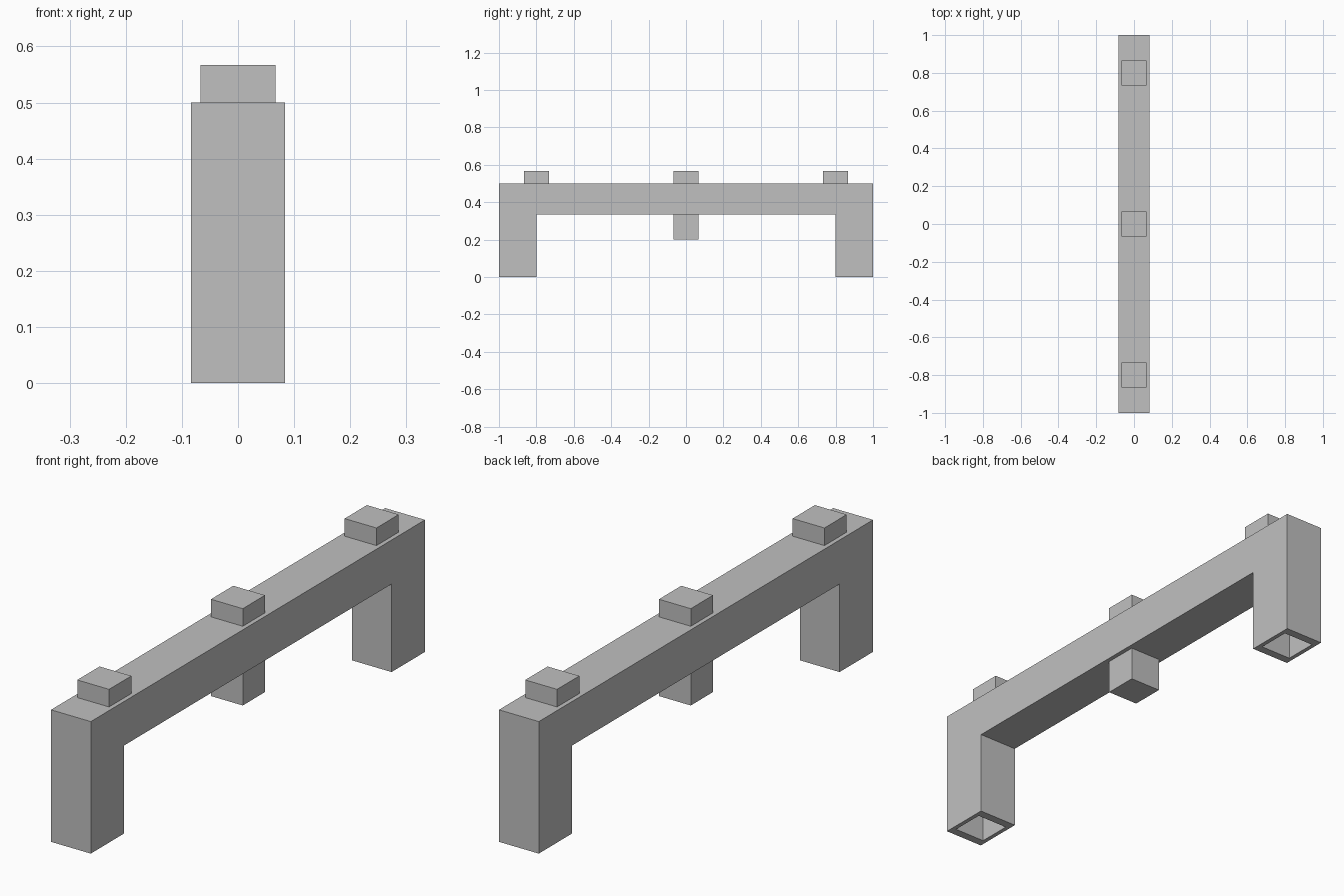
import bpy
import bmesh
from mathutils import Vector

default = bpy.data.objects.get("Cube")
if default:
    bpy.data.objects.remove(default, do_unlink=True)

U = 1 / 30          # modular unit
WIDTH = 5 * U       # beam width
PEG = 4 * U         # side of pegs and sockets

grey = bpy.data.materials.new("plain grey")
grey.use_nodes = True
colour = (0.53, 0.53, 0.53, 1)
grey.diffuse_color = colour
grey.node_tree.nodes["Principled BSDF"].inputs["Base Color"].default_value = colour


def add_object(name, bm):
    bmesh.ops.recalc_face_normals(bm, faces=bm.faces)
    mesh = bpy.data.meshes.new(name)
    bm.to_mesh(mesh)
    bm.free()
    mesh.materials.append(grey)
    obj = bpy.data.objects.new(name, mesh)
    bpy.context.collection.objects.link(obj)
    return obj


def block(name, y, z_low, z_high):
    bm = bmesh.new()
    bmesh.ops.create_cube(bm, size=1)
    bmesh.ops.scale(bm, vec=(PEG, PEG, z_high - z_low), verts=bm.verts)
    bmesh.ops.translate(bm, vec=(0, y, (z_low + z_high) / 2), verts=bm.verts)
    return add_object(name, bm)


# Beam and legs: one bridge profile pushed across x
TOP, UNDER, INNER = 0.5, 10 * U, 0.8
half = [(INNER, UNDER), (INNER, 0), (1, 0), (1, TOP)]
profile = half + [(-y, z) for y, z in reversed(half)]
bm = bmesh.new()
face = bm.faces.new([bm.verts.new((-WIDTH / 2, y, z)) for y, z in profile])
side = bmesh.ops.extrude_face_region(bm, geom=[face])["geom"]
bmesh.ops.translate(bm, vec=(WIDTH, 0, 0),
                    verts=[g for g in side if isinstance(g, bmesh.types.BMVert)])
bmesh.ops.recalc_face_normals(bm, faces=bm.faces)

# Square sockets sunk into the feet
feet = [f for f in bm.faces if f.calc_center_median().z < 0.001]
for foot in feet:
    bmesh.ops.inset_individual(bm, faces=[foot], thickness=U / 2)
    centre = foot.calc_center_median()
    for v in foot.verts:
        d = v.co - centre
        v.co = centre + Vector((PEG / 2 if d.x > 0 else -PEG / 2,
                                PEG / 2 if d.y > 0 else -PEG / 2, 0))
    roof = bmesh.ops.extrude_discrete_faces(bm, faces=[foot])["faces"][0]
    bmesh.ops.translate(bm, vec=(0, 0, PEG), verts=roof.verts)
add_object("bridge_frame", bm)

# Pegs along the top, and a plug under the middle
for name, y in (("front_peg", -INNER), ("middle_peg", 0), ("back_peg", INNER)):
    block(name, y, TOP, TOP + PEG / 2)
block("lower_plug", 0, UNDER - PEG, UNDER)
